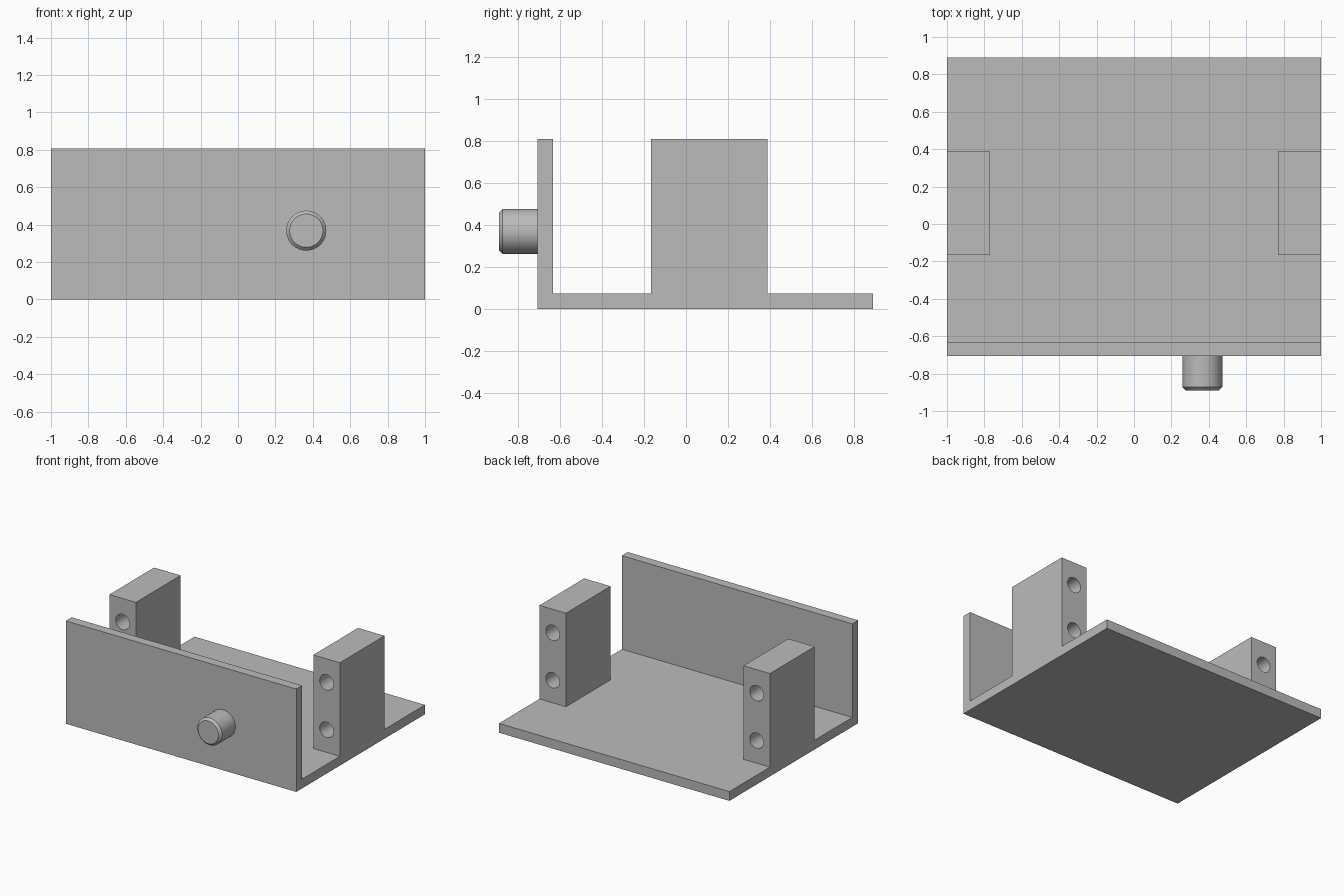
import bpy, bmesh, math
from mathutils import Matrix

cube = bpy.data.objects.get("Cube")
if cube:
    bpy.data.objects.remove(cube, do_unlink=True)

grey = bpy.data.materials.new("plain grey")
grey.use_nodes = True
grey.diffuse_color = (0.5, 0.5, 0.5, 1)
grey.node_tree.nodes["Principled BSDF"].inputs["Base Color"].default_value = (0.5, 0.5, 0.5, 1)

# Main dimensions
THICK, HEIGHT = 0.073, 0.807
FRONT, BACK = -0.706, 0.89
POST_FRONT, POST_BACK = -0.166, 0.388


def finish(name, bm):
    bmesh.ops.recalc_face_normals(bm, faces=bm.faces)
    mesh = bpy.data.meshes.new(name)
    bm.to_mesh(mesh)
    bm.free()
    mesh.materials.append(grey)
    obj = bpy.data.objects.new(name, mesh)
    bpy.context.collection.objects.link(obj)
    return obj


def extrude_profile(name, points, x0, x1):
    """Extrude a (y, z) outline along x."""
    bm = bmesh.new()
    face = bm.faces.new([bm.verts.new((x0, y, z)) for y, z in points])
    new = bmesh.ops.extrude_face_region(bm, geom=[face])["geom"]
    bmesh.ops.translate(bm, vec=(x1 - x0, 0, 0),
                        verts=[v for v in new if isinstance(v, bmesh.types.BMVert)])
    return finish(name, bm)


def rod(name, radius, x, z, y0, y1):
    """Cylinder lying along y."""
    bm = bmesh.new()
    place = Matrix.Translation((x, (y0 + y1) / 2, z)) @ Matrix.Rotation(math.pi / 2, 4, 'X')
    bmesh.ops.create_cone(bm, cap_ends=True, segments=48, radius1=radius,
                          radius2=radius, depth=y1 - y0, matrix=place)
    return finish(name, bm)


def activate(obj):
    bpy.ops.object.select_all(action='DESELECT')
    obj.select_set(True)
    bpy.context.view_layer.objects.active = obj


# L-shaped tray: floor plate with upright front wall
extrude_profile("floor_and_front_wall",
                [(FRONT, 0), (BACK, 0), (BACK, THICK), (FRONT + THICK, THICK),
                 (FRONT + THICK, HEIGHT), (FRONT, HEIGHT)], -1, 1)

# Side posts, each drilled front to back with two holes
for name, side in (("left_post", 1), ("right_post", -1)):
    x0, x1 = sorted((side * 0.77, side))
    post = extrude_profile(name, [(POST_FRONT, THICK), (POST_BACK, THICK),
                                  (POST_BACK, HEIGHT), (POST_FRONT, HEIGHT)], x0, x1)
    activate(post)
    for z in (0.25, 0.622):
        drill = rod("drill", 0.06, side * 0.885, z, POST_FRONT - 0.1, POST_BACK + 0.1)
        drill.hide_render = True
        cut = post.modifiers.new("hole", 'BOOLEAN')
        cut.operation = 'DIFFERENCE'
        cut.solver = 'EXACT'
        cut.object = drill
        bpy.ops.object.modifier_apply(modifier=cut.name)
        bpy.data.objects.remove(drill, do_unlink=True)
    bpy.ops.object.shade_smooth_by_angle(angle=math.radians(30))

# Knob on the front wall, with a chamfered outer rim
knob = rod("knob", 0.107, 0.365, 0.368, -0.89, FRONT)
bm = bmesh.new()
bm.from_mesh(knob.data)
rim = [e for e in bm.edges if all(v.co.y < -0.88 for v in e.verts)]
bmesh.ops.bevel(bm, geom=rim, offset=0.018, segments=1, affect='EDGES')
bm.to_mesh(knob.data)
bm.free()
activate(knob)
bpy.ops.object.shade_smooth_by_angle(angle=math.radians(30))
